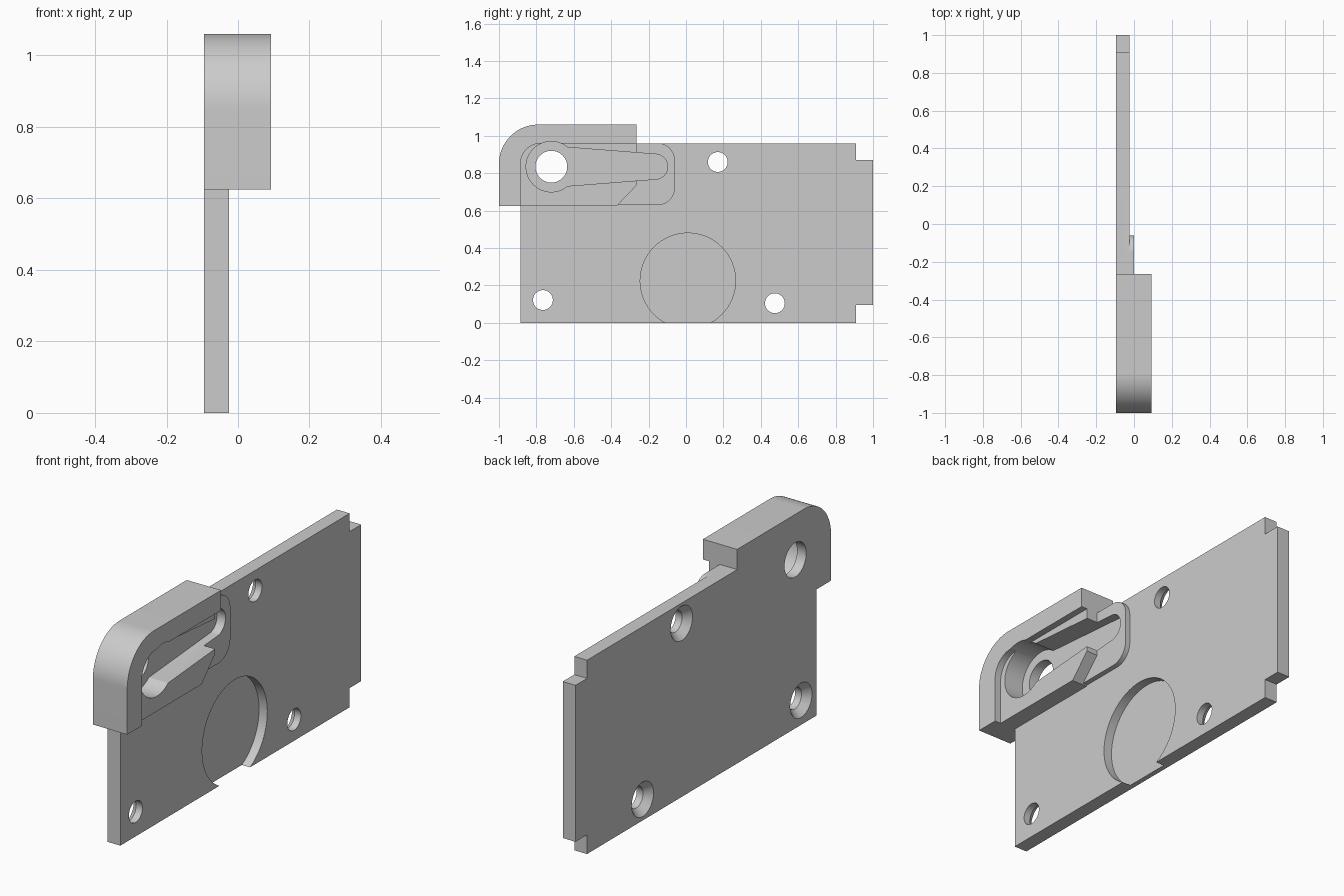
import bpy, bmesh
from math import sin, cos, radians, asin, acos, degrees
from mathutils import Matrix

old = bpy.data.objects.get("Cube")
if old:
    bpy.data.objects.remove(old, do_unlink=True)

BACK, FACE = -0.095, -0.025      # plate thickness along x
FRONT = 0.093                    # outer face of the housing
PIVOT = (-0.72, 0.835)           # round end of the lever slot

grey = bpy.data.materials.new("plain grey")
grey.use_nodes = True
grey.diffuse_color = (0.6, 0.6, 0.6, 1)
grey.node_tree.nodes["Principled BSDF"].inputs["Base Color"].default_value = (0.6, 0.6, 0.6, 1)


def arc(cy, cz, r, a0, a1, n=16):
    angles = [radians(a0 + (a1 - a0) * i / n) for i in range(n + 1)]
    return [(cy + r * cos(a), cz + r * sin(a)) for a in angles]


def circle(cy, cz, r):
    return arc(cy, cz, r, 0, 360, 64)[:-1]


def make_object(name, bm):
    bmesh.ops.recalc_face_normals(bm, faces=bm.faces)
    mesh = bpy.data.meshes.new(name)
    bm.to_mesh(mesh)
    bm.free()
    mesh.materials.append(grey)
    obj = bpy.data.objects.new(name, mesh)
    bpy.context.collection.objects.link(obj)
    return obj


def prism(name, outline, x0, x1):
    """Extrude a (y, z) outline along x."""
    bm = bmesh.new()
    face = bm.faces.new([bm.verts.new((x0, y, z)) for y, z in outline])
    new = bmesh.ops.extrude_face_region(bm, geom=[face])["geom"]
    verts = [v for v in new if isinstance(v, bmesh.types.BMVert)]
    bmesh.ops.translate(bm, verts=verts, vec=(x1 - x0, 0, 0))
    return make_object(name, bm)


def cone(name, y, z, x0, x1, r0, r1):
    bm = bmesh.new()
    place = Matrix.Translation(((x0 + x1) / 2, y, z)) @ Matrix.Rotation(radians(90), 4, "Y")
    bmesh.ops.create_cone(bm, cap_ends=True, segments=64, radius1=r0, radius2=r1,
                          depth=x1 - x0, matrix=place)
    return make_object(name, bm)


def combine(body, tool, operation):
    tool.hide_render = True
    mod = body.modifiers.new(tool.name, "BOOLEAN")
    mod.operation, mod.solver, mod.object = operation, "EXACT", tool
    bpy.context.view_layer.objects.active = body
    bpy.ops.object.modifier_apply(modifier=mod.name)
    bpy.data.objects.remove(tool, do_unlink=True)


# Plate with a tab on its rear edge
plate = prism("mounting_plate", [
    (-0.885, 0), (0.91, 0), (0.91, 0.095), (1, 0.095), (1, 0.87),
    (0.91, 0.87), (0.91, 0.96), (-0.885, 0.96)], BACK, FACE)

# Thick housing with a rounded upper corner and a chamfered lower one
housing = prism("housing", [(-1, 0.625), (-0.37, 0.625), (-0.265, 0.735), (-0.265, 1.06)]
                + arc(-0.79, 0.85, 0.21, 90, 180, 32), BACK, FRONT)

# Rounded pad raised from the plate; the same outline recesses the housing


def pad_outline(bottom):
    return ([(-0.885, bottom)] + arc(-0.15, bottom + 0.09, 0.09, -90, 0)
            + arc(-0.15, 0.87, 0.09, 0, 90) + arc(-0.775, 0.85, 0.11, 90, 180))


pad = prism("raised_pad", pad_outline(0.63), -0.06, 0)
combine(plate, housing, "UNION")
combine(plate, pad, "UNION")
combine(plate, prism("lid_recess", pad_outline(0.6), 0.06, 0.2), "DIFFERENCE")

# Tapered slot with a round pivot pocket, and the pivot hole through it
slot = arc(*PIVOT, 0.135, 50, 310, 48) + arc(-0.165, PIVOT[1], 0.067, -80, 80, 24)
combine(plate, prism("lever_slot", slot, -0.045, 0.2), "DIFFERENCE")
combine(plate, prism("pivot_hole", circle(*PIVOT, 0.085), -0.2, 0.2), "DIFFERENCE")

# Round pocket running out through the lower edge
combine(plate, prism("round_pocket", circle(0.01, 0.225, 0.255), -0.07, 0.05), "DIFFERENCE")

# Screw holes, countersunk from the back
for y, z in [(-0.765, 0.122), (0.17, 0.86), (0.475, 0.105)]:
    combine(plate, prism("screw_hole", circle(y, z, 0.053), -0.2, 0.1), "DIFFERENCE")
    combine(plate, cone("countersink", y, z, -0.1, -0.06, 0.09, 0.053), "DIFFERENCE")

bpy.ops.object.select_all(action="DESELECT")
plate.select_set(True)
bpy.context.view_layer.objects.active = plate
bpy.ops.object.shade_smooth_by_angle(angle=radians(25))
